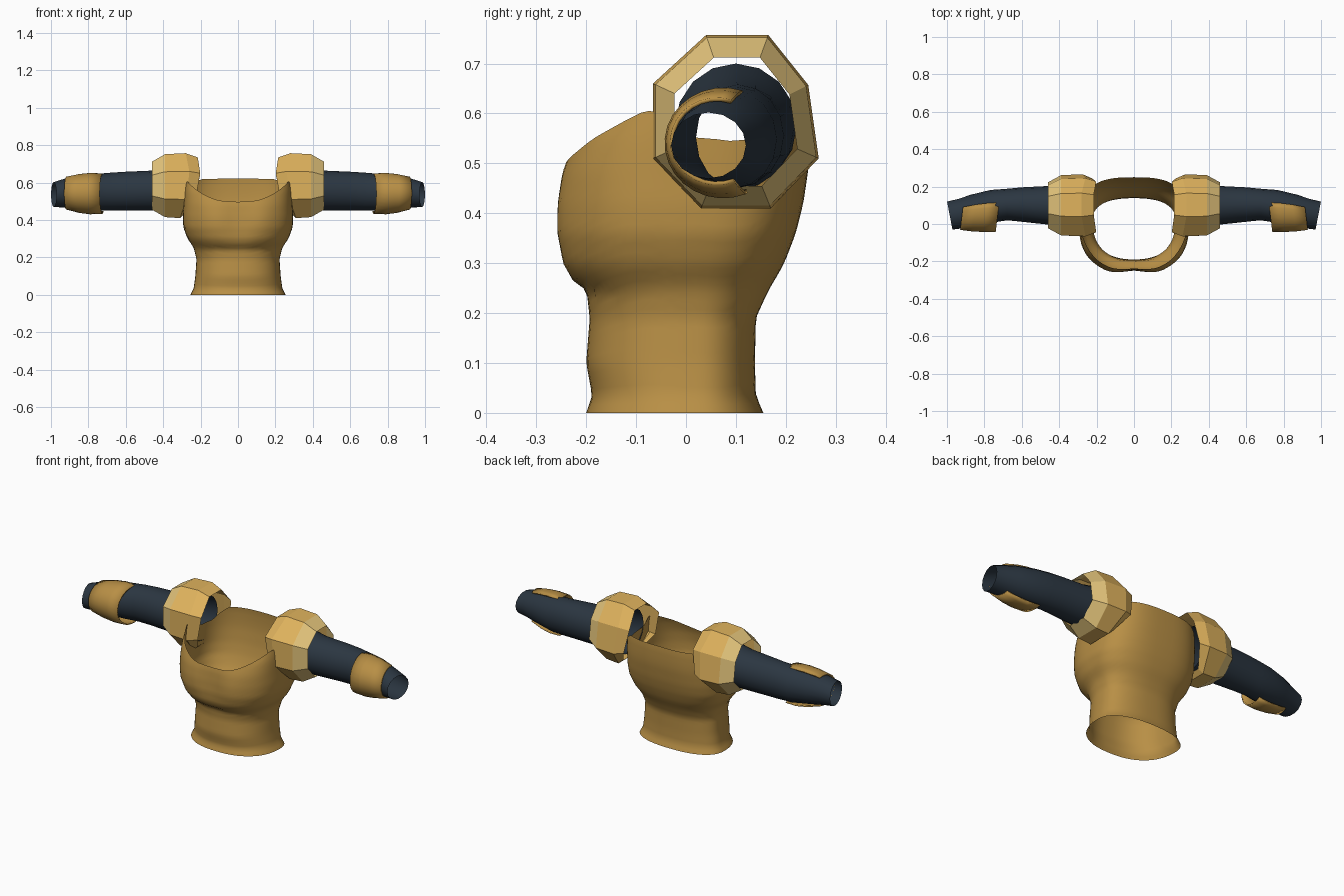
import bpy, bmesh, math

if "Cube" in bpy.data.objects:
    bpy.data.objects.remove(bpy.data.objects["Cube"])


def material(name, rgb):
    m = bpy.data.materials.new(name)
    m.diffuse_color = (*rgb, 1)
    m.use_nodes = True
    m.node_tree.nodes["Principled BSDF"].inputs["Base Color"].default_value = m.diffuse_color
    return m


BRONZE = material("bronze", (0.48, 0.275, 0.06))
GOLD = material("gold", (0.74, 0.45, 0.11))
PALE = material("pale gold", (0.78, 0.56, 0.20))
NAVY = material("dark navy", (0.024, 0.037, 0.053))


def lerp_key(keys, t):
    """Interpolate rows of (position, values...) at t."""
    if t <= keys[0][0]:
        return keys[0][1:]
    for a, b in zip(keys, keys[1:]):
        if t <= b[0]:
            f = (t - a[0]) / (b[0] - a[0])
            return [p + (q - p) * f for p, q in zip(a[1:], b[1:])]
    return keys[-1][1:]


def loft(name, rings, mats, closed=True, smooth=True, flip=False):
    """Skin a list of equal-length point rings, open at both ends."""
    bm = bmesh.new()
    rows = [[bm.verts.new(p) for p in r] for r in rings]
    n = len(rings[0])
    for k, (a, b) in enumerate(zip(rows, rows[1:])):
        for i in range(n if closed else n - 1):
            j = (i + 1) % n
            quad = [a[i], a[j], b[j], b[i]]
            f = bm.faces.new(quad[::-1] if flip else quad)
            f.material_index = min(k, len(mats) - 1)
    me = bpy.data.meshes.new(name)
    bm.to_mesh(me)
    bm.free()
    for m in mats:
        me.materials.append(m)
    ob = bpy.data.objects.new(name, me)
    bpy.context.collection.objects.link(ob)
    if smooth:
        bpy.context.view_layer.objects.active = ob
        ob.select_set(True)
        bpy.ops.object.shade_smooth_by_angle(angle=math.radians(40))
        ob.select_set(False)
    return ob


# Torso: height, half width, front depth, back depth, squareness exponent
BODY = [(0, .255, -.20, .155, .85), (.035, .237, -.188, .14, .85), (.10, .228, -.20, .138, .85),
        (.19, .222, -.193, .14, .85), (.245, .235, -.20, .165, .83), (.265, .245, -.228, .177, .81),
        (.30, .27, -.248, .197, .78), (.36, .292, -.256, .22, .74), (.42, .295, -.254, .235, .72),
        (.48, .291, -.247, .244, .70), (.51, .29, -.238, .248, .70), (.55, .288, -.222, .25, .70),
        (.60, .285, -.18, .25, .70), (.63, .28, -.16, .247, .70)]
# Neckline and armhole height by angle away from the front
RIM = [(0, .497), (12, .503), (24, .522), (42, .558), (58, .59), (68, .607), (76, .60), (85, .555),
       (100, .545), (116, .55), (130, .59), (142, .618), (180, .622)]
SEG, ROWS = 72, 32
rings = []
for r in range(ROWS + 1):
    ring = []
    for i in range(SEG):
        a = -180 + 360 * i / SEG
        z = r / ROWS * lerp_key(RIM, abs(a))[0]
        hw, front, back, e = lerp_key(BODY, z)
        s, c = math.sin(math.radians(a)), math.cos(math.radians(a))
        x = hw * math.copysign(abs(s) ** e, s)
        reach = abs(c) ** e
        y = .02 + (front - .02) * reach if c > 0 else .02 + (back - .02) * reach
        if c > 0:  # two soft chest swells with a dip between them
            swell = math.exp(-((z - .40) / .11) ** 2)
            y -= .010 * swell * (math.exp(-((abs(x) - .13) / .07) ** 2) - .8 * math.exp(-(x / .05) ** 2))
        ring.append((x, y, z))
    rings.append(ring)
loft("torso", rings, [BRONZE])

# Shoulder pad: octagon outline (y, z), tilted inner edge, and rings of (x, scale)
OCT = [(-.066, .51), (-.066, .66), (.04, .757), (.165, .757),
       (.245, .657), (.266, .51), (.17, .41), (.03, .41)]
INNER_X = [.225, .202, .215, .215, .202, .225, .285, .285]
MID_X = [.275, .26, .28, .28, .26, .275, .31, .31]
PAD = [(INNER_X, .87), (MID_X, 1), ([.39] * 8, .97), ([.46] * 8, .74)]
# Sleeve: x, centre y, centre z, radius y, radius z
SLEEVE = [(.285, .10, .575, .122, .125), (.36, .10, .565, .115, .118), (.46, .10, .557, .103, .107),
          (.60, .104, .555, .092, .103), (.68, .104, .552, .084, .101), (.76, .095, .548, .087, .098),
          (.86, .072, .547, .085, .088), (.93, .055, .543, .078, .077), (.985, .045, .536, .075, .066)]
# Forearm guard: x, centre y, centre z, radius y, radius z
GUARD = [(.725, .078, .541, .120, .108), (.79, .075, .541, .118, .111),
         (.85, .070, .542, .110, .104), (.918, .062, .544, .094, .088)]


def circle_ring(row, a0, a1, n, slant, side):
    x, cy, cz, ry, rz = row
    pts = []
    for i in range(n):
        a = math.radians(a0 + (a1 - a0) * i / n)
        dy = ry * math.cos(a)
        pts.append((side * (x + slant * dy), cy + dy, cz + rz * math.sin(a)))
    return pts


for side, tag in ((-1, "left"), (1, "right")):
    pad = [[(side * x, .1 + (y - .1) * s, .583 + (z - .583) * s)
            for x, (y, z) in zip(xs, OCT)] for xs, s in PAD]
    loft(tag + "_shoulder_pad", pad, [GOLD, GOLD, PALE], smooth=False, flip=side > 0)

    sleeve = [circle_ring(r, 0, 360, 16, .2 * max(0, (r[0] - .6) / .4), side) for r in SLEEVE]
    loft(tag + "_sleeve", sleeve, [NAVY], flip=side < 0)

    # Guard wraps the front of the forearm and is open at the back
    guard = [circle_ring(r, 72, 305, 18, -.12, side) for r in GUARD]
    ob = loft(tag + "_forearm_guard", guard, [BRONZE], closed=False, flip=side < 0)
    mod = ob.modifiers.new("thickness", "SOLIDIFY")
    mod.thickness = .008
